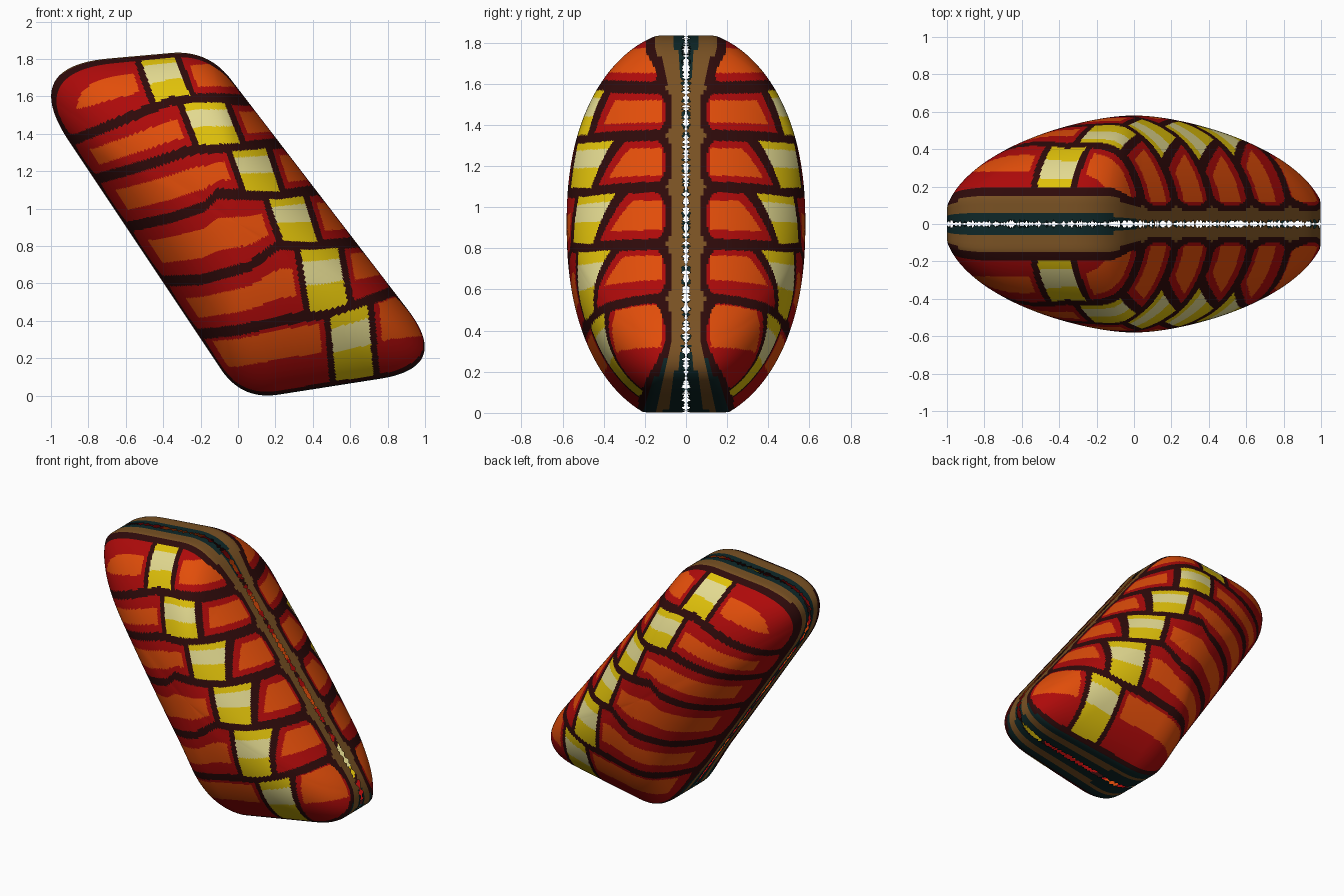
import bpy
import math
import random
from mathutils import Vector

random.seed(4)
if "Cube" in bpy.data.objects:
    bpy.data.objects.remove(bpy.data.objects["Cube"], do_unlink=True)

# Flat colours
PALETTE = {
    "dark_outline": (0.027, 0.003, 0.003),
    "red": (0.42, 0.003, 0.003),
    "orange": (0.76, 0.075, 0.003),
    "yellow": (0.74, 0.53, 0.003),
    "pale_yellow": (0.77, 0.7, 0.28),
    "brown": (0.19, 0.082, 0.017),
    "dark_teal": (0.004, 0.02, 0.021),
}
NAMES = list(PALETTE)


def make_material(name, colour):
    mat = bpy.data.materials.new(name)
    mat.use_nodes = True
    mat.diffuse_color = (*colour, 1)
    mat.roughness = 1
    shader = mat.node_tree.nodes["Principled BSDF"]
    shader.inputs["Base Color"].default_value = (*colour, 1)
    shader.inputs["Roughness"].default_value = 1
    return mat


# Slanted outline: corner x, corner z, rounding length
CORNERS = [(-1.17, 1.76, 0.48), (-0.16, 1.85, 0.2),
           (1.145, 0.151, 0.39), (0.02, -0.025, 0.2)]
CENTRE = Vector((0, 0.92))
HALF_DEPTH = 0.58


def rounded_outline(count):
    """Rounded corners joined by straight edges, sampled evenly by length."""
    dense = []
    for i, (x, z, size) in enumerate(CORNERS):
        corner = Vector((x, z))
        before = Vector(CORNERS[i - 1][:2])
        after = Vector(CORNERS[(i + 1) % len(CORNERS)][:2])
        start = corner + (before - corner).normalized() * size
        end = corner + (after - corner).normalized() * size
        for k in range(41):
            t = k / 40
            dense.append(start * (1 - t) ** 2 + corner * 2 * t * (1 - t) + end * t * t)
    dense.append(dense[0])
    lengths = [(b - a).length for a, b in zip(dense, dense[1:])]
    step = sum(lengths) / count
    points, travelled, target = [], 0, 0
    for a, b, length in zip(dense, dense[1:], lengths):
        while target < travelled + length and len(points) < count:
            points.append(a.lerp(b, (target - travelled) / length))
            target += step
        travelled += length
    return points


def clamp(value):
    return min(max(value, 0), 1)


def edge_weights(z):
    """How much a rim point belongs to the top and to the bottom edge."""
    return clamp((z - 1.58) / 0.2), clamp((0.35 - z) / 0.35)


# Dark seams between the six rows, as (x, z) paths from top to bottom
SEAMS = [
    [(-1, 1.8), (0, 1.86)],
    [(-0.87, 1.37), (-0.6, 1.48), (-0.36, 1.58), (-0.14, 1.59), (0.04, 1.58)],
    [(-0.75, 1.16), (-0.47, 1.24), (-0.23, 1.32), (0.01, 1.33), (0.22, 1.35)],
    [(-0.6, 0.9), (-0.36, 0.95), (-0.18, 1.01), (-0.11, 1.08), (0.22, 1.07), (0.42, 1.1)],
    [(-0.45, 0.61), (-0.2, 0.62), (0.06, 0.69), (0.22, 0.81), (0.39, 0.8), (0.63, 0.82)],
    [(-0.3, 0.32), (0, 0.35), (0.33, 0.42), (0.49, 0.44), (0.65, 0.49), (0.83, 0.56)],
    [(0, -0.01), (1, 0.13)],
]
# Yellow patch of each row: centre x at its top and bottom, half width
PATCHES = [(-0.44, -0.34, 0.09), (-0.19, -0.09, 0.11), (0.05, 0.14, 0.09),
           (0.25, 0.34, 0.09), (0.43, 0.49, 0.1), (0.59, 0.625, 0.1)]
# Orange stripes of each row, as fractions down the row
LONG_STRIPES = [(0.18, 0.64), (0.35, 0.72), (0.3, 0.7), (0.3, 0.7), (0.32, 0.7), (0.13, 0.54)]
SHORT_STRIPES = [(0.3, 0.75), (0.25, 0.72), (0.23, 0.76), (0.23, 0.74), (0.17, 0.6), (0.08, 0.56)]


def seam_height(path, x):
    """Height of a seam at x, held level beyond its ends."""
    x = min(max(x, path[0][0]), path[-1][0])
    for (xa, za), (xb, zb) in zip(path, path[1:]):
        if x <= xb:
            return za + (zb - za) * (x - xa) / (xb - xa)
    return path[-1][1]


def colour_rule(x, z, depth, rim):
    """Colour name from place on the face and depth away from the middle seam."""
    heights = [seam_height(path, x) for path in SEAMS]
    row = sum(z < h for h in heights[1:-1])
    upper, lower = heights[row], heights[row + 1]
    t = (upper - z) / (upper - lower)
    ends = clamp(abs(2 * t - 1)) ** 3
    # Bands around the edge, blended from the sides into the top and bottom
    top, bottom = edge_weights(rim.y)
    brown = 0.065 + 0.035 * ends
    if rim.x + (rim.y - CENTRE.y) / 1.4 < 0:
        side_limits = (0.045, 0.08, 0.08, 0.15 + 0.05 * ends)
    else:
        side_limits = (0.012, brown, brown, 0.1 + 0.07 * ends)
    top_limits = (0.05, 0.145, 0.145, 0.195)
    bottom_limits = (0.1, 0.15, 0.21, 0.235)
    bands = ("dark_teal", "brown", "dark_teal", "dark_outline")
    for s, u, d, name in zip(side_limits, top_limits, bottom_limits, bands):
        if depth < s + (u - s) * top + (d - s) * bottom:
            return name
    # Seams between the rows, thinner beside the yellow patches
    top_x, bottom_x, half = PATCHES[row]
    offset = x - (top_x + (bottom_x - top_x) * t)
    seam_half = 0.021 if abs(offset) < half else 0.029
    if any(abs(z - h) < seam_half for h in heights[1:-1]):
        return "dark_outline"
    # Yellow patch with its dark sides
    if abs(offset) < half:
        return "pale_yellow" if 0.22 < t < 0.56 else "yellow"
    if abs(offset) < half + 0.034:
        return "dark_outline"
    # Red segments with an orange middle
    if offset < 0:
        start, stop = LONG_STRIPES[row]
        lit = depth > 0.28 and offset < -half - 0.06
    else:
        start, stop = SHORT_STRIPES[row]
        lit = depth > 0.12 and offset > half + 0.06
    return "orange" if lit and start < t < stop else "red"


# One puffed half, built as rings from the middle out to the rim
COLUMNS, RINGS = 640, 96
WALL = (0.85, 0.7, 0.55, 0.4, 0.25)
outline = rounded_outline(COLUMNS)
ring_count = RINGS + len(WALL) + 1


def column_profile(point):
    """Radius and depth of each ring, leaner at the sharp ends of the body."""
    top, bottom = edge_weights(point.y)
    rim = 0.1 + 0.05 * top + 0.11 * bottom
    power = 2.3 - 0.7 * point.x ** 2
    last = math.acos(rim / HALF_DEPTH)
    reach = math.sin(last) ** (2 / power)
    rings = []
    for k in range(1, RINGS + 1):
        angle = last * k / RINGS
        radius = math.sin(angle) ** (2 / power) / reach
        rings.append((radius * 0.996, HALF_DEPTH * math.cos(angle)))
    rings += [(1, rim * share) for share in WALL]
    # Frayed inner edge
    rings.append((1, random.uniform(0.001, 0.024)))
    return rings


verts = [(CENTRE.x, -HALF_DEPTH, CENTRE.y)]
for point in outline:
    for radius, depth in column_profile(point):
        p = CENTRE + (point - CENTRE) * radius
        verts.append((p.x, -depth, p.y))

faces, slots = [], []


def add_face(corners, column):
    faces.append(corners)
    middle = sum((Vector(verts[i]) for i in corners), Vector()) / len(corners)
    name = colour_rule(middle.x, middle.z, -middle.y, outline[column])
    slots.append(NAMES.index(name))


for c in range(COLUMNS):
    a = 1 + c * ring_count
    b = 1 + (c + 1) % COLUMNS * ring_count
    add_face((0, a, b), c)
    for k in range(ring_count - 1):
        add_face((a + k, a + k + 1, b + k + 1, b + k), c)

mesh = bpy.data.meshes.new("padded_body")
mesh.from_pydata(verts, [], faces)
for name, colour in PALETTE.items():
    mesh.materials.append(make_material(name, colour))
mesh.polygons.foreach_set("material_index", slots)
# Make the faces point outward
if mesh.polygons[0].normal.y > 0:
    mesh.flip_normals()
mesh.update()

body = bpy.data.objects.new("padded_body", mesh)
bpy.context.collection.objects.link(body)
bpy.context.view_layer.objects.active = body
body.select_set(True)
bpy.ops.object.shade_smooth_by_angle(angle=math.radians(40))

# Matching back half
mirror = body.modifiers.new("back_half", "MIRROR")
mirror.use_axis = (False, True, False)
mirror.use_mirror_merge = False
